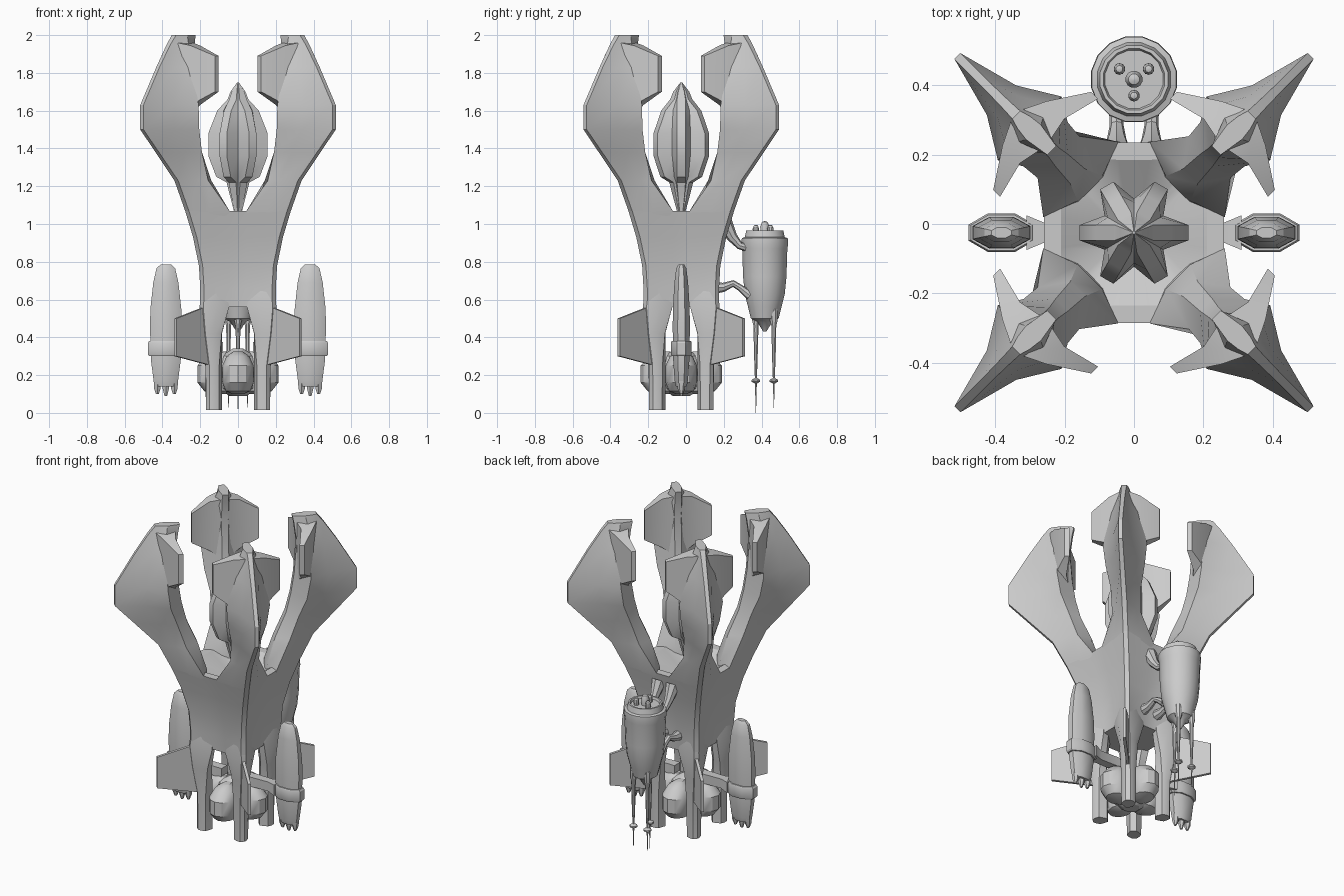
import bpy, bmesh
from math import pi, sin, cos
from mathutils import Vector, Matrix

if "Cube" in bpy.data.objects:
    bpy.data.objects.remove(bpy.data.objects["Cube"])

CY = -0.025            # ship axis sits slightly in front of the origin


def loft(name, rings, turns=(0,), centre=(0, CY, 0)):
    """Skin a list of equal-length rings, copied at the given turns about z."""
    bm = bmesh.new()
    for a in turns:
        rot = Matrix.Translation(centre) @ Matrix.Rotation(a, 4, 'Z')
        vs = [[bm.verts.new(rot @ Vector(p)) for p in r] for r in rings]
        n = len(vs[0])
        for r0, r1 in zip(vs, vs[1:]):
            for i in range(n):
                j = (i + 1) % n
                bm.faces.new((r0[i], r0[j], r1[j], r1[i]))
        bm.faces.new(vs[0][::-1])
        bm.faces.new(vs[-1])
    bmesh.ops.recalc_face_normals(bm, faces=bm.faces)
    me = bpy.data.meshes.new(name)
    bm.to_mesh(me)
    bm.free()
    ob = bpy.data.objects.new(name, me)
    bpy.context.collection.objects.link(ob)
    return ob


def revolve(name, prof, centre, n=12, sx=1, sy=1):
    """Lathe (radius, z) pairs; sx, sy flatten the section."""
    rings = [[(r * sx * cos(2 * pi * (i + .5) / n), r * sy * sin(2 * pi * (i + .5) / n), z)
              for i in range(n)] for r, z in prof]
    return loft(name, rings, centre=centre)


def tube(name, pts, radii, n=8):
    """Strut running in the y-z plane."""
    rings = []
    for k, p in enumerate(pts):
        a, b = Vector(pts[max(k - 1, 0)]), Vector(pts[min(k + 1, len(pts) - 1)])
        d = (b - a).normalized()
        u = Vector((1, 0, 0))
        v = d.cross(u)
        rings.append([Vector(p) + radii[k] * (u * cos(2 * pi * i / n) + v * sin(2 * pi * i / n))
                      for i in range(n)])
    return loft(name, rings, centre=(0, 0, 0))


def kite(z, ro, to, rm, tm, rs, ts, ri, ti):
    """Eight-point section along the diagonal: outer, middle, side, inner."""
    return [(ro, -to, z), (ro, to, z), (rm, tm, z), (rs, ts, z),
            (ri, ti, z), (ri, -ti, z), (rs, -ts, z), (rm, -tm, z)]


QUARTER = [k * pi / 2 for k in range(4)]
DIAG = [a + pi / 4 for a in QUARTER]


# hull: concave square, with a sunken bowl on top
def hull_ring(z, m, c, w=.045, b=.02):
    q = [(c - b, -c), (c, -c + b), (m, -w), (m, w)]
    out = []
    for a in QUARTER:
        out += [(x * cos(a) - y * sin(a), x * sin(a) + y * cos(a), z) for x, y in q]
    return out


loft("hull", [hull_ring(.56, .165, .2), hull_ring(.66, .175, .2), hull_ring(.78, .19, .207),
              hull_ring(.93, .225, .238), hull_ring(1.07, .26, .28),
              hull_ring(1.07, .21, .215), hull_ring(.98, .06, .07, .02)])

# four arms growing into claws with a swept outer fin
loft("claw_arm", [
    kite(.95, .315, .01, .25, .075, .195, .11, .17, .05),
    kite(1.07, .382, .014, .30, .083, .217, .153, .18, .05),
    kite(1.23, .462, .014, .37, .06, .308, .085, .23, .03),
    kite(1.38, .605, .013, .45, .052, .36, .09, .295, .025),
    kite(1.5, .72, .012, .53, .055, .405, .115, .325, .02),
    kite(1.63, .72, .012, .54, .06, .425, .13, .345, .02),
    kite(1.83, .60, .012, .51, .045, .43, .09, .36, .02),
    kite(1.95, .52, .014, .47, .03, .42, .05, .345, .02),
    kite(2.0, .48, .016, .45, .025, .41, .03, .335, .018)], DIAG)


# side plates on each claw, reaching toward the neighbouring claws
def plate_ring(t, r, h, z0, z1, s):
    return [(r - h, s * t, z0), (r + h, s * t, z0), (r + h, s * t, z1), (r - h, s * t, z1)]


for s, side in ((1, "left"), (-1, "right")):
    loft("claw_plate_" + side, [plate_ring(.02, .42, .06, 1.58, 1.96, s),
                                plate_ring(.09, .41, .036, 1.63, 1.945, s),
                                plate_ring(.20, .36, .014, 1.70, 1.89, s)], DIAG)

# four legs under the hull corners
loft("leg", [
    kite(.015, .226, .014, .21, .03, .186, .042, .14, .02),
    kite(.25, .228, .014, .21, .035, .186, .045, .14, .02),
    kite(.42, .258, .014, .22, .045, .177, .055, .145, .025),
    kite(.56, .274, .014, .22, .06, .155, .088, .13, .05),
    kite(.72, .25, .012, .21, .04, .155, .06, .13, .03)], DIAG)

# thin stabiliser fins on the legs
loft("leg_fin", [[(.2, t, .25), (.468, t, .30), (.468, t, .50), (.2, t, .575)]
                 for t in (-.009, .009)], DIAG)


# central pod: six-ribbed spindle
def star_ring(z, R, v):
    out = []
    for k in range(6):
        a = k * pi / 3
        w = min(.022, R * .4)
        for r, t in ((R, -w), (R, w)):
            out.append((r * cos(a) - t * sin(a), r * sin(a) + t * cos(a), z))
        out.append((v * cos(a + pi / 6), v * sin(a + pi / 6), z))
    return out


loft("core_pod", [star_ring(*p) for p in (
    (.97, .02, .02), (1.07, .022, .022), (1.16, .045, .04), (1.22, .06, .055), (1.25, .115, .075),
    (1.36, .157, .096), (1.48, .157, .098), (1.6, .11, .088), (1.66, .055, .052),
    (1.70, .04, .037), (1.75, .004, .004))])

# main engine: four rounded lobes on a hub
lobes = [(.03, .10, .085), (.065, .115, .10), (.083, .16, .115), (.083, .25, .115),
         (.06, .30, .10), (.025, .325, .09)]
loft("engine_lobe", [[(o + 1.2 * r * cos(i * pi / 6), r * sin(i * pi / 6), z)
                      for i in range(12)] for r, z, o in lobes], QUARTER)
revolve("engine_hub", [(.05, .09), (.11, .13), (.14, .22), (.10, .30), (.03, .34)], (0, CY, 0), 8)

# side boosters with band, nozzle prongs and pylon
for s, side in ((1, "right"), (-1, "left")):
    c = (s * .382, CY, 0)
    revolve("booster_" + side, [(.055, .14), (.068, .17), (.083, .28), (.088, .45), (.086, .55),
                                (.07, .69), (.052, .765), (.03, .785)], c, 8, 1.03, .56)
    revolve("booster_band_" + side, [(.093, .30), (.1, .31), (.1, .37), (.093, .38)],
            c, 8, 1.03, .60)
    for dx in (-.045, 0, .045):
        revolve("booster_prong_" + side, [(.008, .09 + abs(dx) * .2), (.02, .13), (.024, .2)],
                (c[0] + dx, CY, 0), 6)
    loft("booster_pylon_" + side, [
        [(s * x, -h, .345 - d), (s * x, h, .345 - d), (s * x, h, .345 + d), (s * x, -h, .345 + d)]
        for x, h, d in ((.08, .03, .03), (.25, .025, .03), (.31, .05, .035))])

# rear tank
TY = .417
revolve("rear_tank", [(.008, .43), (.04, .48), (.075, .50), (.09, .56), (.108, .63), (.117, .72),
                      (.122, .87), (.126, .89), (.124, .925), (.108, .93), (.10, .965),
                      (.09, .965), (.085, .95)], (0, TY, 0), 16)

# knobs on the tank lid, and needle probes hanging beneath
revolve("tank_knob", [(.022, .94), (.025, .985), (.016, 1.01), (.004, 1.015)], (0, TY, 0))
for x, y in ((0, .37), (.042, .447), (-.042, .447)):
    revolve("tank_knob", [(.015, .94), (.017, .975), (.01, .993), (.003, .995)], (x, y, 0), 10)
for x, y in ((0, .37), (.05, .465), (-.05, .465)):
    revolve("probe", [(.001, .025), (.005, .155), (.024, .165), (.024, .175), (.006, .185),
                      (.011, .32), (.014, .46), (.022, .49), (.022, .55)], (x, y, 0), 8)
revolve("probe_tip", [(.001, 0), (.005, .155), (.008, .3), (.014, .45)], (0, .37, 0), 6)

# struts joining the tank to the hull
for x in (-.05, .05):
    tube("tank_strut_upper", [(x, .20, 1.01), (x, .245, .93), (x, .285, .885), (x, .34, .87)],
         [.045, .028, .02, .022])
    tube("tank_strut_lower", [(x, .13, .66), (x, .20, .665), (x, .25, .685), (x, .29, .66),
                              (x, .34, .62)], [.035, .024, .018, .018, .026])

# smooth the rounded surfaces and keep the creases
bpy.ops.object.select_all(action='SELECT')
bpy.context.view_layer.objects.active = bpy.context.selected_objects[0]
bpy.ops.object.shade_smooth_by_angle(angle=pi / 6)
